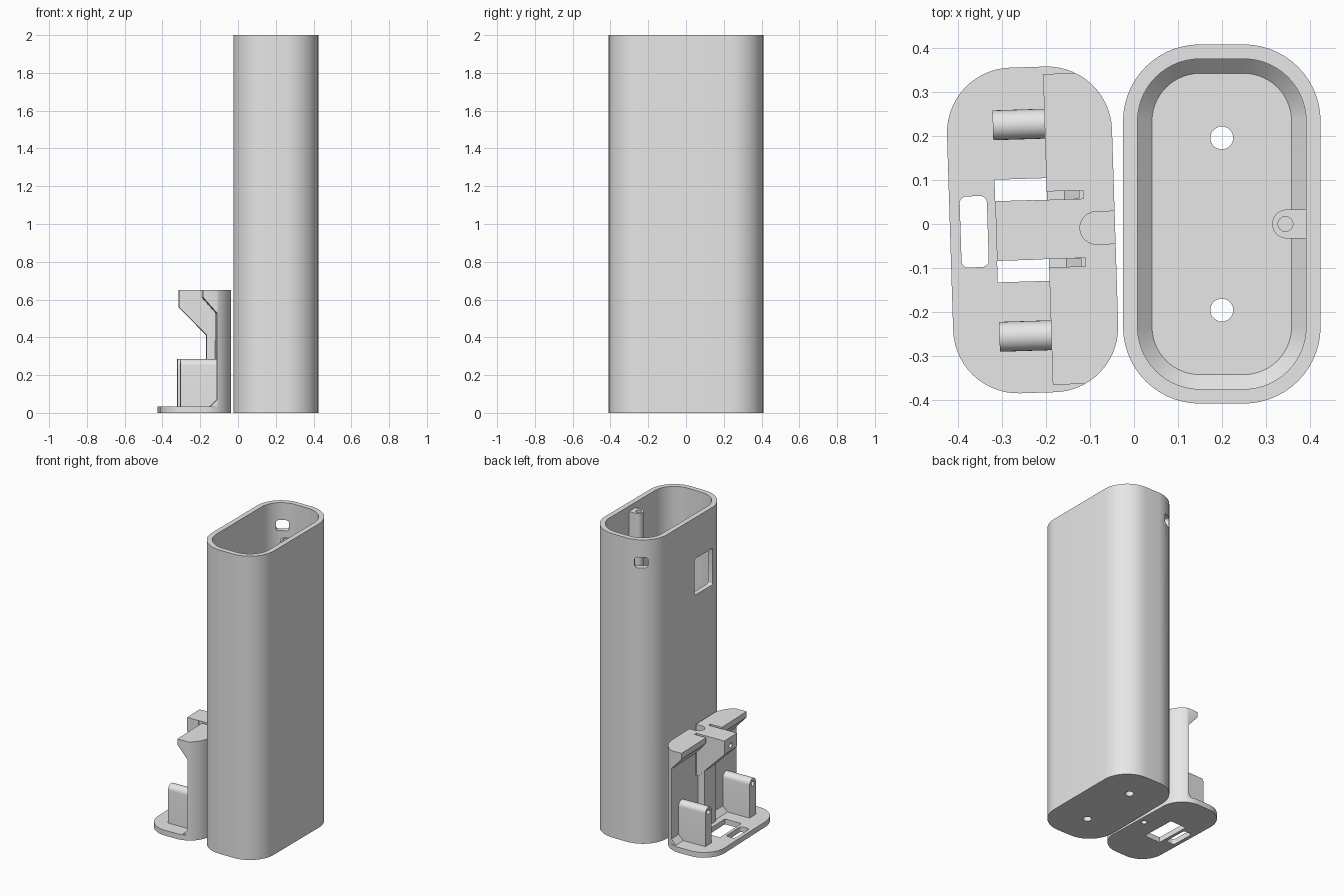
import bpy, bmesh, math
from mathutils import Matrix, Vector

if "Cube" in bpy.data.objects:
    bpy.data.objects.remove(bpy.data.objects["Cube"])

grey = bpy.data.materials.new("light grey plastic")
grey.diffuse_color = (0.8, 0.8, 0.8, 1)
grey.use_nodes = True
grey.node_tree.nodes["Principled BSDF"].inputs["Base Color"].default_value = grey.diffuse_color

ALONG_U = Matrix(((0, 0, 1, 0), (1, 0, 0, 0), (0, 1, 0, 0), (0, 0, 0, 1)))  # outline in y,z
ALONG_V = Matrix.Rotation(math.pi / 2, 4, 'X')                              # outline in x,z


def arc(cx, cy, r, a0, a1, n=14):
    return [(cx + r * math.cos(math.radians(a0 + (a1 - a0) * i / n)),
             cy + r * math.sin(math.radians(a0 + (a1 - a0) * i / n))) for i in range(n + 1)]


def circle(cx, cy, r):
    return arc(cx, cy, r, 0, 360, 32)[:-1]


def rect(x0, x1, y0, y1):
    return [(x0, y0), (x1, y0), (x1, y1), (x0, y1)]


def rounded(cx, cy, hw, hh, r, n=14):
    pts = []
    for k, (sx, sy) in enumerate([(1, 1), (-1, 1), (-1, -1), (1, -1)]):
        pts += arc(cx + sx * (hw - r), cy + sy * (hh - r), r, 90 * k, 90 * k + 90, n)
    return pts


def loft(name, rings, matrix=Matrix()):
    """Solid through a stack of (outline, height) rings."""
    bm = bmesh.new()
    loops = [[bm.verts.new((x, y, z)) for x, y in pts] for pts, z in rings]
    bm.faces.new(loops[0][::-1])
    bm.faces.new(loops[-1])
    for a, b in zip(loops, loops[1:]):
        for i in range(len(a)):
            j = (i + 1) % len(a)
            bm.faces.new((a[i], a[j], b[j], b[i]))
    bm.transform(matrix)
    bmesh.ops.recalc_face_normals(bm, faces=bm.faces)
    me = bpy.data.meshes.new(name)
    bm.to_mesh(me)
    bm.free()
    me.materials.append(grey)
    ob = bpy.data.objects.new(name, me)
    bpy.context.collection.objects.link(ob)
    return ob


def prism(name, pts, lo, hi, matrix=Matrix()):
    return loft(name, [(pts, lo), (pts, hi)], matrix)


def combine(ob, other, op='DIFFERENCE'):
    bpy.context.view_layer.objects.active = ob
    m = ob.modifiers.new("combine", 'BOOLEAN')
    m.operation, m.solver, m.object = op, 'EXACT', other
    bpy.ops.object.modifier_apply(modifier=m.name)
    bpy.data.objects.remove(other, do_unlink=True)


def cut(ob, pts, lo, hi, matrix=Matrix()):
    combine(ob, prism("cutter", pts, lo, hi, matrix))


# Tall sleeve, hollow with a chamfered floor
CX = 0.2
case = prism("case", rounded(CX, 0, 0.225, 0.409, 0.175), 0, 2)
inner = rounded(CX, 0, 0.192, 0.376, 0.142)
combine(case, loft("cavity", [(rounded(CX, 0, 0.159, 0.343, 0.109), 0.035),
                              (inner, 0.068), (inner, 2.1)]))

# Screw post inside the sleeve
post = arc(0.348, 0, 0.033, 90, 270) + [(0.405, -0.033), (0.405, 0.033)]
combine(case, prism("post", post, 0.02, 1.965), 'UNION')
cut(case, circle(0.345, 0, 0.017), 1.6, 2.1)

# Floor holes, side window and rounded corner port
for y in (-0.196, 0.196):
    cut(case, circle(CX, y, 0.026), -0.1, 0.06)
cut(case, rounded(-0.148, 1.61, 0.093, 0.12, 0.01, 4), -0.1, 0.05, ALONG_U)
n = Vector((-0.55, 0.835, 0)).normalized()
port = Matrix(((-n.y, 0, n.x, 0.155), (n.x, 0, n.y, 0.235), (0, 1, 0, 1.85), (0, 0, 0, 1)))
cut(case, rounded(0, 0, 0.04, 0.035, 0.018, 6), 0.08, 0.3, port)

# Lid plate with a large opening, a small slot and a screw hole
lid_outline = rounded(0, 0, 0.188, 0.371, 0.148)
lid = prism("lid_plate", lid_outline, 0, 0.035)
cut(lid, rect(-0.083, 0.035, -0.117, 0.117), -0.1, 0.1)
cut(lid, rounded(-0.133, 0, 0.031, 0.081, 0.015, 5), -0.1, 0.1)
cut(lid, circle(0.145, 0, 0.018), -0.1, 0.1)

# Upright spine with overhanging top, trimmed to the lid outline
spine = prism("spine", [(0.075, 0.03), (0.075, 0.035), (0.108, 0.068), (0.108, 0.53),
                        (0.035, 0.612), (0.035, 0.65), (0.3, 0.65), (0.3, 0.03)],
              -0.354, 0.354, ALONG_V)
combine(spine, prism("trim", lid_outline, -0.1, 1), 'INTERSECT')

# Middle clip: a column carrying a sloped hook
combine(spine, prism("column", rect(0.063, 0.125, 0.03, 0.55), -0.062, 0.062, ALONG_V), 'UNION')
combine(spine, prism("hook", [(0.125, 0.35), (-0.083, 0.56), (-0.083, 0.65), (0.125, 0.65)],
                     -0.068, 0.068, ALONG_V), 'UNION')
for s in (-1, 1):
    cut(spine, rect(0.0, 0.118, s * 0.077 - 0.0095, s * 0.077 + 0.0095), 0.38, 0.7)
cut(spine, circle(0, 0.595, 0.016), -0.1, 0.04, ALONG_U)

# Channel in the spine that clears the screw post
cut(spine, arc(0.145, 0, 0.037, 90, 270) + [(0.25, -0.037), (0.25, 0.037)], 0.035, 0.7)

# Two round-topped supports with pin holes
supports = []
for s, side in ((-1, "front"), (1, "back")):
    v = s * 0.241
    sup = prism(side + "_support", [(v - 0.034, 0.03), (v + 0.034, 0.03)]
                + arc(v, 0.251, 0.034, 0, 180), -0.083, 0.115, ALONG_U)
    cut(sup, circle(v, 0.251, 0.016), -0.1, 0.09, ALONG_U)
    supports.append(sup)

# The lid assembly stands beside the sleeve, slightly turned
for ob in [lid, spine] + supports:
    ob.data.transform(Matrix.Translation((-0.231, -0.0135, 0))
                      @ Matrix.Rotation(math.radians(1.8), 4, 'Z'))

# Smooth the curved walls, keep edges sharp
for ob in [case, lid, spine] + supports:
    bpy.ops.object.select_all(action='DESELECT')
    ob.select_set(True)
    bpy.context.view_layer.objects.active = ob
    bpy.ops.object.shade_smooth_by_angle(angle=math.radians(30))
